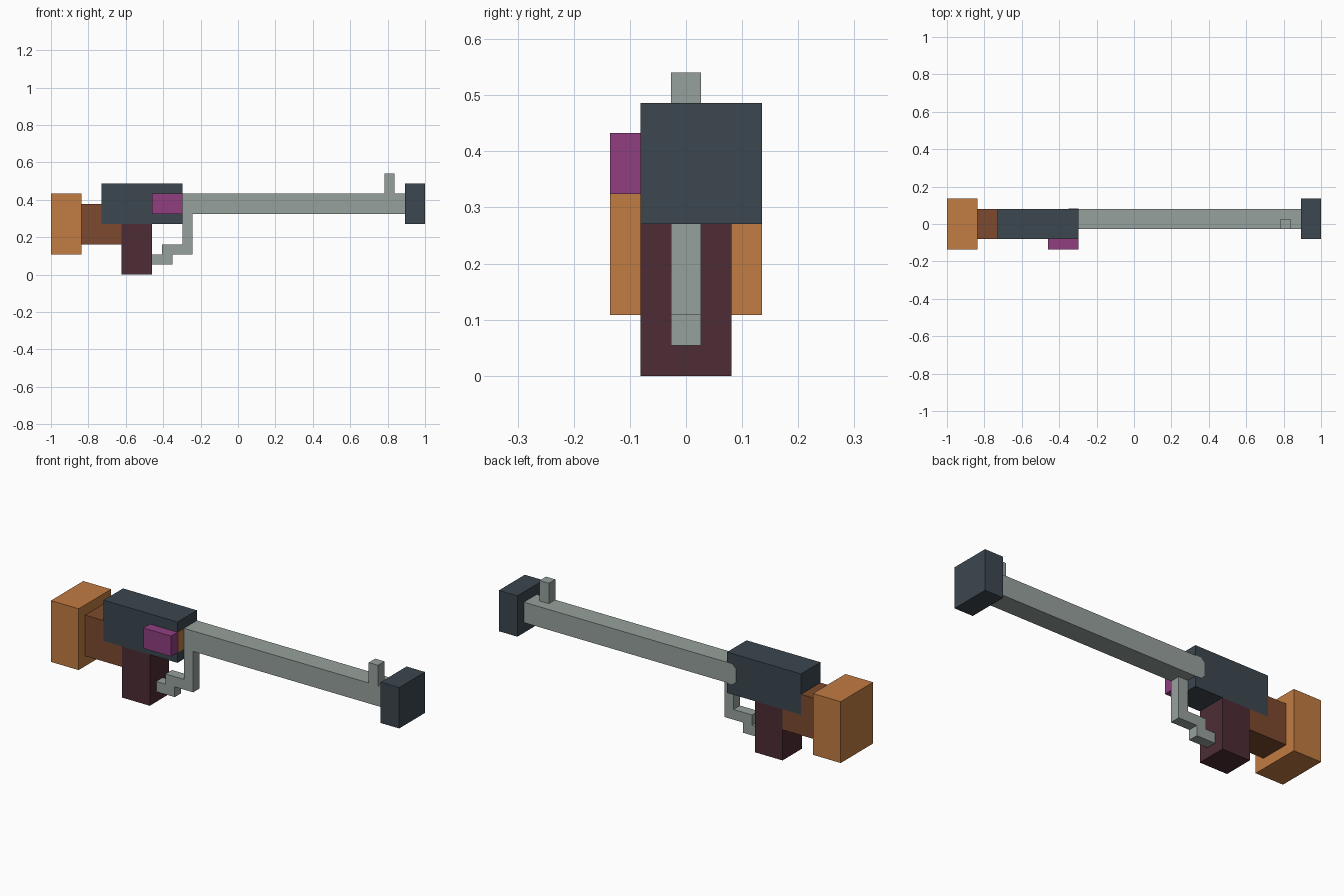
import bpy
import bmesh

cube = bpy.data.objects.get("Cube")
if cube:
    bpy.data.objects.remove(cube, do_unlink=True)

CELLS_LONG = 37
V = 2 / CELLS_LONG  # one grid cell


def material(name, hex_colour):
    """Flat material from a display colour, converted to linear."""
    rgb = [int(hex_colour[i:i + 2], 16) / 255 for i in (0, 2, 4)]
    lin = [c / 12.92 if c <= 0.04045 else ((c + 0.055) / 1.055) ** 2.4 for c in rgb]
    mat = bpy.data.materials.new(name)
    mat.use_nodes = True
    mat.diffuse_color = (*lin, 1)
    mat.node_tree.nodes["Principled BSDF"].inputs["Base Color"].default_value = (*lin, 1)
    return mat


ORANGE = material("orange wood", "c27c42")
BROWN = material("brown wood", "7d4a2e")
SLATE = material("slate metal", "3c474f")
STEEL = material("pale steel", "96a19c")
PURPLE = material("purple", "903f80")
MAROON = material("maroon", "4d2c35")


def extrude(name, profile, y0, y1, mat):
    """Extrude a side profile (x, z in cells) from y0 to y1."""
    bm = bmesh.new()
    verts = [bm.verts.new((x * V - 1, y0 * V, z * V)) for x, z in profile]
    face = bm.faces.new(verts)
    out = bmesh.ops.extrude_face_region(bm, geom=[face])
    moved = [g for g in out["geom"] if isinstance(g, bmesh.types.BMVert)]
    bmesh.ops.translate(bm, verts=moved, vec=(0, (y1 - y0) * V, 0))
    bmesh.ops.recalc_face_normals(bm, faces=bm.faces)
    mesh = bpy.data.meshes.new(name)
    bm.to_mesh(mesh)
    bm.free()
    mesh.materials.append(mat)
    obj = bpy.data.objects.new(name, mesh)
    bpy.context.collection.objects.link(obj)
    return obj


def block(name, x0, x1, y0, y1, z0, z1, mat):
    return extrude(name, [(x0, z0), (x1, z0), (x1, z1), (x0, z1)], y0, y1, mat)


# Stock: butt and the stepped neck that runs under the receiver
block("stock_butt", 0, 3, -2.5, 2.5, 2, 8, ORANGE)
extrude("stock_neck", [(3, 3), (7, 3), (7, 5), (5, 5), (5, 7), (3, 7)], -1.5, 1.5, BROWN)

# Receiver, grip and side lock
block("receiver", 5, 13, -1.5, 1.5, 5, 9, SLATE)
block("grip", 7, 10, -1.5, 1.5, 0, 5, MAROON)
block("side_lock", 10, 13, -2.5, -1.5, 6, 8, PURPLE)
block("lock_core", 12.9, 13.03, -1.48, -0.5, 6, 8, ORANGE)

# Barrel, set toward the back, with its tongue showing in the receiver side
block("barrel", 13, 35, -0.5, 1.5, 6, 8, STEEL)
extrude("barrel_tongue", [(13, 6), (12.4, 6), (12, 6.4), (12, 7.6), (12.4, 8), (13, 8)],
        1.45, 1.53, STEEL)
block("muzzle", 35, 37, -1.5, 2.5, 5, 9, SLATE)
block("front_sight", 33, 34, -0.5, 0.5, 8, 10, STEEL)

# Trigger guard: stepped bar from the barrel down to the grip
extrude("trigger_guard",
        [(13, 6), (13, 3), (11, 3), (11, 2), (10, 2), (10, 1), (12, 1), (12, 2), (14, 2), (14, 6)],
        -0.5, 0.5, STEEL)
